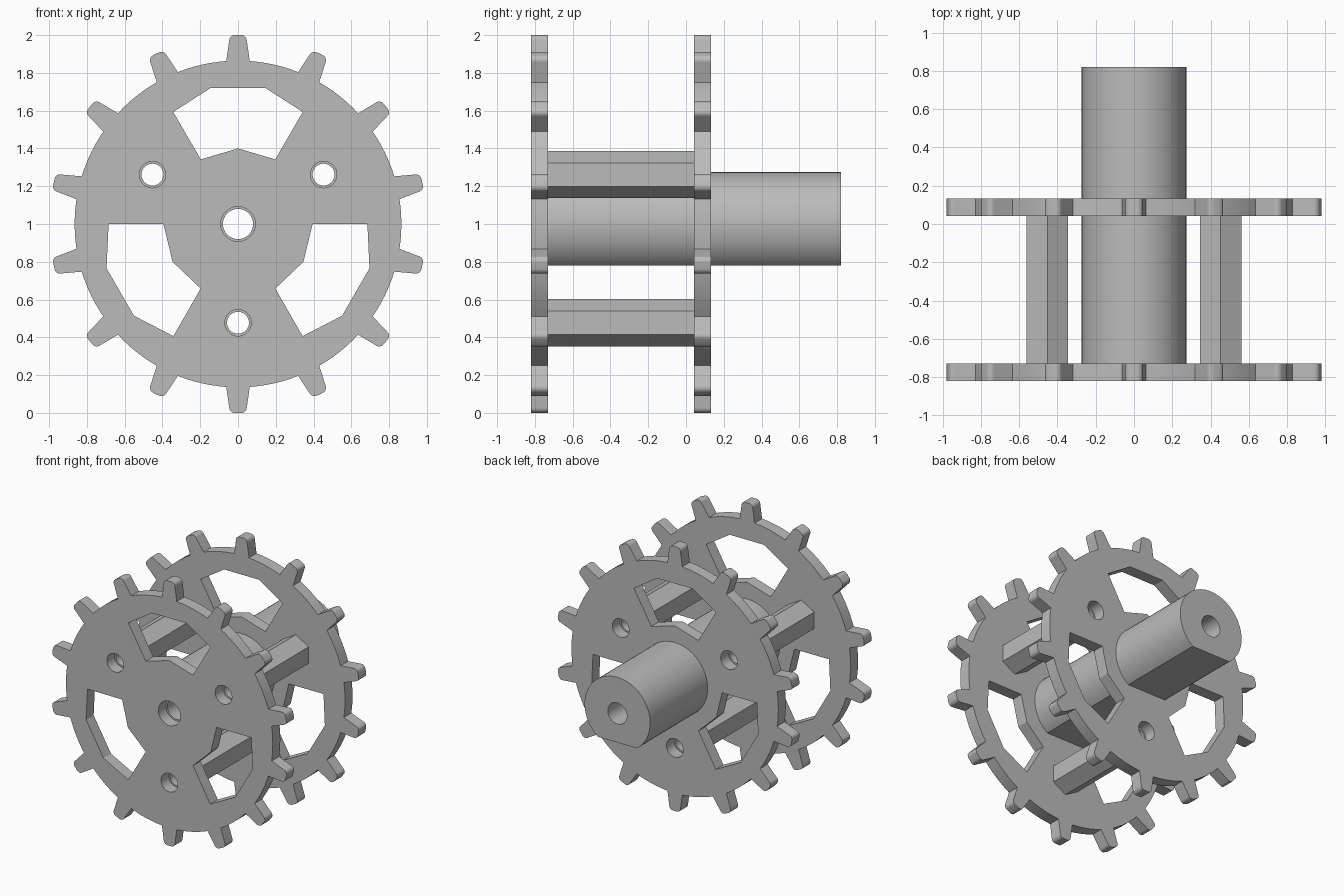
import bpy, bmesh
from math import sin, cos, pi, radians, asin, sqrt
from mathutils import Matrix, Vector

cube = bpy.data.objects.get("Cube")
if cube:
    bpy.data.objects.remove(cube, do_unlink=True)

GREY = (0.5, 0.5, 0.5, 1)
grey = bpy.data.materials.new("plain grey")
grey.use_nodes = True
grey.diffuse_color = GREY
grey.node_tree.nodes["Principled BSDF"].inputs["Base Color"].default_value = GREY

CENTRE_Z = 1.0


def turn(points, angle):
    """Rotate profile points clockwise about the axle."""
    c, s = cos(angle), sin(angle)
    return [(x * c + z * s, z * c - x * s) for x, z in points]


def circle(radius, centre=(0, 0), sides=32):
    return [(centre[0] + radius * sin(2 * pi * i / sides),
             centre[1] + radius * cos(2 * pi * i / sides)) for i in range(sides)]


def prism(name, outline, holes, y0, y1):
    """Fill an outline with holes in the xz plane and extrude it along y."""
    bm = bmesh.new()
    edges = []
    for loop in [outline] + holes:
        verts = [bm.verts.new((x, y0, z + CENTRE_Z)) for x, z in loop]
        edges += [bm.edges.new((v, verts[i - 1])) for i, v in enumerate(verts)]
    bmesh.ops.triangle_fill(bm, edges=edges, use_beauty=True, normal=(0, -1, 0))
    grown = bmesh.ops.extrude_face_region(bm, geom=bm.faces[:], use_keep_orig=True)
    moved = [g for g in grown["geom"] if isinstance(g, bmesh.types.BMVert)]
    bmesh.ops.translate(bm, verts=moved, vec=(0, y1 - y0, 0))
    bmesh.ops.recalc_face_normals(bm, faces=bm.faces[:])
    mesh = bpy.data.meshes.new(name)
    bm.to_mesh(mesh)
    bm.free()
    mesh.materials.append(grey)
    obj = bpy.data.objects.new(name, mesh)
    bpy.context.collection.objects.link(obj)
    bpy.ops.object.select_all(action='DESELECT')
    obj.select_set(True)
    bpy.context.view_layer.objects.active = obj
    bpy.ops.object.shade_smooth_by_angle(angle=radians(30))
    return obj


# Toothed rim outline: one tooth with a rounded tip plus the arc to the next
TEETH, ROOT = 14, 0.865
step = 2 * pi / TEETH
base = asin(0.062 / ROOT)
right_tip = [(0.017 + 0.03 * cos(a), 0.97 + 0.03 * sin(a))
             for a in [radians(d) for d in range(90, -1, -15)]]
tooth = [(-x, z) for x, z in reversed(right_tip)] + right_tip
arc = [(ROOT * sin(a), ROOT * cos(a))
       for a in [base + (step - 2 * base) * i / 6 for i in range(7)]]
rim = [p for k in range(TEETH) for p in turn(tooth + arc, k * step)]

# Three angular windows and three bolt holes
half = [(0, 0.40), (0.197, 0.342), (0.343, 0.593), (0.145, 0.72)]
window = half + [(-x, z) for x, z in reversed(half[1:])]
thirds = [k * 2 * pi / 3 for k in range(3)]
windows = [turn(window, a) for a in thirds]
rod_centres = [turn([(0, -0.523)], a)[0] for a in thirds]
bolt_holes = [circle(0.07, c) for c in rod_centres]

# D-shaped axle section with a flat underside
AXLE, FLAT = 0.274, 0.22
reach = pi - asin(sqrt(AXLE ** 2 - FLAT ** 2) / AXLE)
d_section = [(AXLE * sin(a), AXLE * cos(a))
             for a in [reach * (2 * i / 56 - 1) for i in range(57)]]

# Front and back wheels
FRONT, FRONT_IN, BACK_IN, BACK, END = -0.82, -0.73, 0.043, 0.133, 0.82
prism("front_wheel", rim, windows + bolt_holes + [circle(0.092)], FRONT, FRONT_IN)
prism("back_wheel", rim, windows + bolt_holes + [d_section], BACK_IN, BACK)

# Bored axle
prism("axle", d_section, [circle(0.08)], FRONT_IN, END)

# Hollow hexagonal spacer rods
for label, centre in zip(("lower", "right", "left"), rod_centres):
    prism(label + "_spacer_rod", circle(0.125, centre, 6),
          [circle(0.058, centre)], FRONT_IN, BACK_IN)
